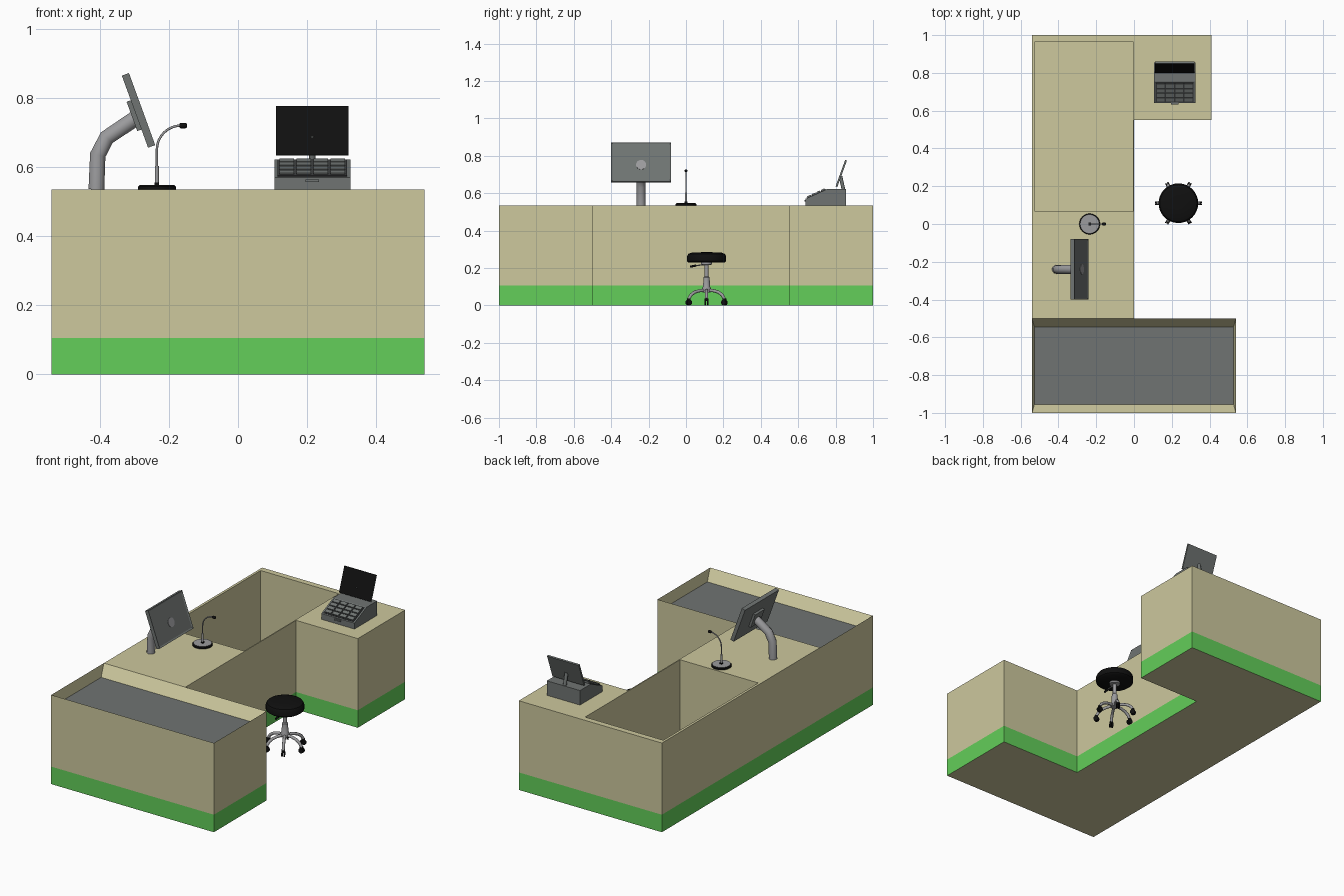
import bpy, bmesh, math
from mathutils import Vector

cube = bpy.data.objects.get("Cube")
if cube:
    bpy.data.objects.remove(cube, do_unlink=True)


def material(name, rgb):
    m = bpy.data.materials.new(name)
    m.use_nodes = True
    m.diffuse_color = (*rgb, 1)
    m.node_tree.nodes["Principled BSDF"].inputs["Base Color"].default_value = (*rgb, 1)
    return m


BEIGE = material("beige", (0.61, 0.58, 0.34))
GREEN = material("green", (0.125, 0.62, 0.10))
GREY = material("grey", (0.16, 0.175, 0.17))
DARK = material("dark grey", (0.05, 0.053, 0.055))
METAL = material("light metal", (0.33, 0.33, 0.34))
BLACK = material("black", (0.005, 0.005, 0.005))


def finish(name, bm, *mats):
    bmesh.ops.recalc_face_normals(bm, faces=bm.faces)
    me = bpy.data.meshes.new(name)
    bm.to_mesh(me)
    bm.free()
    for m in mats:
        me.materials.append(m)
    ob = bpy.data.objects.new(name, me)
    bpy.context.collection.objects.link(ob)
    return ob


def smooth(ob):
    bpy.ops.object.select_all(action='DESELECT')
    ob.select_set(True)
    bpy.context.view_layer.objects.active = ob
    bpy.ops.object.shade_smooth_by_angle(angle=math.radians(40))
    return ob


def prism(name, outline, axis, lo, hi, *mats):
    """Extrude a 2D outline along axis 'x' (outline is y,z) or 'z' (outline is x,y)."""
    bm = bmesh.new()
    place = (lambda p, d: (d, *p)) if axis == 'x' else (lambda p, d: (*p, d))
    face = bm.faces.new([bm.verts.new(place(p, lo)) for p in outline])
    up = Vector(place((0, 0), hi - lo))
    new = bmesh.ops.extrude_face_region(bm, geom=[face], use_keep_orig=True)["geom"]
    bmesh.ops.translate(bm, vec=up, verts=[g for g in new if isinstance(g, bmesh.types.BMVert)])
    return finish(name, bm, *mats)


def box(name, size, loc, *mats, rot=(0, 0, 0)):
    bm = bmesh.new()
    bmesh.ops.create_cube(bm, size=1)
    bmesh.ops.scale(bm, vec=size, verts=bm.verts)
    ob = finish(name, bm, *mats)
    ob.location, ob.rotation_euler = loc, rot
    return ob


def tub(name, outer, rim, floor, z0, z1, zf, *mats):
    """Block with a hollow in its top; rects are (x0, x1, y0, y1), rim may be None."""
    bm = bmesh.new()

    def loop(r, z):
        a, b, c, d = r
        return [bm.verts.new(p) for p in ((a, c, z), (b, c, z), (b, d, z), (a, d, z))]

    loops = [loop(outer, z0), loop(outer, z1)]
    if rim:
        loops.append(loop(rim, z1))
    loops.append(loop(floor, zf))
    for p, q in zip(loops, loops[1:]):
        for i in range(4):
            j = (i + 1) % 4
            bm.faces.new((p[i], p[j], q[j], q[i]))
    bm.faces.new(loops[0])
    bm.faces.new(loops[-1]).material_index = len(mats) - 1
    return finish(name, bm, *mats)


def lathe(name, profile, loc, *mats, steps=32, rot=(0, 0, 0)):
    """Spin (radius, height) points round z."""
    bm = bmesh.new()
    rings = []
    for r, z in profile:
        rings.append([bm.verts.new((r * math.cos(a), r * math.sin(a), z))
                      for a in (2 * math.pi * k / steps for k in range(steps))])
    for p, q in zip(rings, rings[1:]):
        for i in range(steps):
            j = (i + 1) % steps
            bm.faces.new((p[i], p[j], q[j], q[i]))
    bm.faces.new(rings[0])
    bm.faces.new(rings[-1]).material_index = len(mats) - 1
    ob = finish(name, bm, *mats)
    ob.location, ob.rotation_euler = loc, rot
    return smooth(ob)


def tube(name, points, radius, mat):
    cu = bpy.data.curves.new(name, 'CURVE')
    cu.dimensions = '3D'
    cu.bevel_depth, cu.bevel_resolution, cu.use_fill_caps = radius, 3, True
    sp = cu.splines.new('POLY')
    sp.points.add(len(points) - 1)
    for p, co in zip(sp.points, points):
        p.co = (*co, 1)
    tmp = bpy.data.objects.new(name, cu)
    me = bpy.data.meshes.new_from_object(tmp)
    bpy.data.objects.remove(tmp)
    me.materials.clear()
    me.materials.append(mat)
    ob = bpy.data.objects.new(name, me)
    bpy.context.collection.objects.link(ob)
    return smooth(ob)


# Counter: green plinth, front wing with sunken top, long desk with well, return
KICK, TOP = 0.105, 0.535
footprint = [(-.54, -1), (.54, -1), (.54, -.5), (0, -.5), (0, .55), (.41, .55), (.41, 1), (-.54, 1)]
plinth = prism("plinth", footprint, 'z', 0, KICK, GREEN, BEIGE)
for f in plinth.data.polygons:
    f.material_index = int(f.normal.z < -0.5)
tub("front_wing", (-.54, .54, -1, -.5), None, (-.527, .527, -.955, -.545), KICK, TOP, .47, BEIGE, GREY)
tub("long_desk", (-.54, 0, -.5, 1), (-.525, -.006, .065, .965), (-.525, -.006, .065, .965),
    KICK, TOP, KICK + .005, BEIGE)
box("return_desk", (.41, .45, TOP - KICK), (.205, .775, (TOP + KICK) / 2), BEIGE)

# Monitor on a bent arm, tilted back
tilt = math.radians(-20)
centre = Vector((-.288, -.24, .764))
out = Vector((math.cos(tilt), 0, -math.sin(tilt)))
up = Vector((math.sin(tilt), 0, math.cos(tilt)))
monitor = box("monitor", (.022, .322, .222), centre, GREY, rot=(0, tilt, 0))
bm = bmesh.new()
bm.from_mesh(monitor.data)
bm.faces.ensure_lookup_table()
screen = max(bm.faces, key=lambda f: f.calc_center_median().x)
bmesh.ops.inset_individual(bm, faces=[screen], thickness=.012, depth=-.004)
bm.to_mesh(monitor.data)
bm.free()
box("monitor_mount", (.014, .09, .09), centre - out * .017 - up * .01, GREY, rot=(0, tilt, 0))
lathe("monitor_disc", [(.027, 0), (.027, .002)], centre + out * .007 - up * .016, METAL,
      rot=(0, math.pi / 2 + tilt, 0))
tube("monitor_arm", [(-.41, -.24, TOP), (-.406, -.24, .635), (-.38, -.24, .685), (-.295, -.24, .742)],
     .024, METAL)

# Desk microphone
mx = -.235
lathe("microphone_base", [(.055, 0), (.055, .008), (.05, .013)], (mx, 0, TOP), BLACK, METAL)
box("microphone_button", (.014, .014, .008), (mx, 0, TOP + .016), BLACK)
lathe("microphone_stem", [(.006, 0), (.006, .055)], (mx, 0, TOP + .013), METAL, steps=12)
bend = [(mx + .07 * (1 - math.cos(a)), 0, .65 + .07 * math.sin(a))
        for a in (math.pi / 2 * k / 8 for k in range(9))]
tube("microphone_neck", [(mx, 0, .59)] + bend, .0035, METAL)
lathe("microphone_head", [(.005, 0), (.008, .004), (.008, .018), (.005, .022)], (mx + .065, 0, .72),
      BLACK, steps=12, rot=(0, math.pi / 2, 0))

# Register: wedge body, sloped keypad, tilted display on a strut
rx = .215
wedge = [(.64, TOP), (.64, .57), (.755, .622), (.855, .622), (.855, TOP)]
prism("register_body", wedge, 'x', rx - .11, rx + .11, GREY)
slope = math.atan2(.052, .115)
along = Vector((0, math.cos(slope), math.sin(slope)))
normal = Vector((0, -math.sin(slope), math.cos(slope)))
middle = Vector((rx, .6975, .596))
box("keypad_plate", (.2, .112, .004), middle + normal * .001, DARK, rot=(slope, 0, 0))
for c in range(4):
    for r in range(4):
        spot = middle + Vector(((c - 1.5) * .049, 0, 0)) + along * (r - 1.5) * .027 + normal * .005
        box(f"key_{c}_{r}", (.042, .021, .008), spot, GREY, rot=(slope, 0, 0))
box("register_tab", (.04, .008, .008), (rx, .637, .56), GREY)
display = box("register_display", (.21, .01, .15), (rx, .83, .705), GREY, BLACK, rot=(tilt, 0, 0))
for f in display.data.polygons:
    f.material_index = int(f.normal.y < -.5)
tube("display_strut", [(rx, .842, .618), (rx, .835, .65), (rx, .826, .69)], .01, GREY)

# Stool: padded seat, gas post, six curved legs on casters
sx, sy = .235, .11
lathe("stool_seat", [(.095, .228), (.105, .236), (.105, .262), (.098, .275), (.08, .282), (.03, .284)],
      (sx, sy, 0), BLACK)
lathe("stool_post", [(.022, .07), (.024, .09), (.019, .1), (.016, .15), (.011, .155), (.011, .215),
                     (.03, .218), (.03, .229)], (sx, sy, 0), METAL, steps=20)
tube("stool_lever", [(sx, sy, .216), (sx, sy - .05, .214), (sx, sy - .065, .211)], .003, METAL)
tube("lever_grip", [(sx, sy - .055, .213), (sx, sy - .088, .207)], .006, BLACK)
for k in range(6):
    a = k * math.pi / 3
    ray = Vector((math.cos(a), math.sin(a), 0))
    side = Vector((-ray.y, ray.x, 0))
    hub = Vector((sx, sy, 0))
    path = [(.01, .08), (.045, .078), (.075, .07), (.097, .055), (.11, .034)]
    tube(f"stool_leg_{k}", [hub + ray * r + Vector((0, 0, z)) for r, z in path], .0085, METAL)
    for s in (-1, 1):
        lathe(f"caster_{k}_{'a' if s < 0 else 'b'}", [(.015, -.004), (.015, .004)],
              hub + ray * .11 + side * s * .006 + Vector((0, 0, .015)), BLACK,
              steps=16, rot=(math.pi / 2, 0, a))
    lathe(f"caster_cap_{k}", [(.01, .024), (.01, .036)], hub + ray * .11, BLACK, steps=12)
